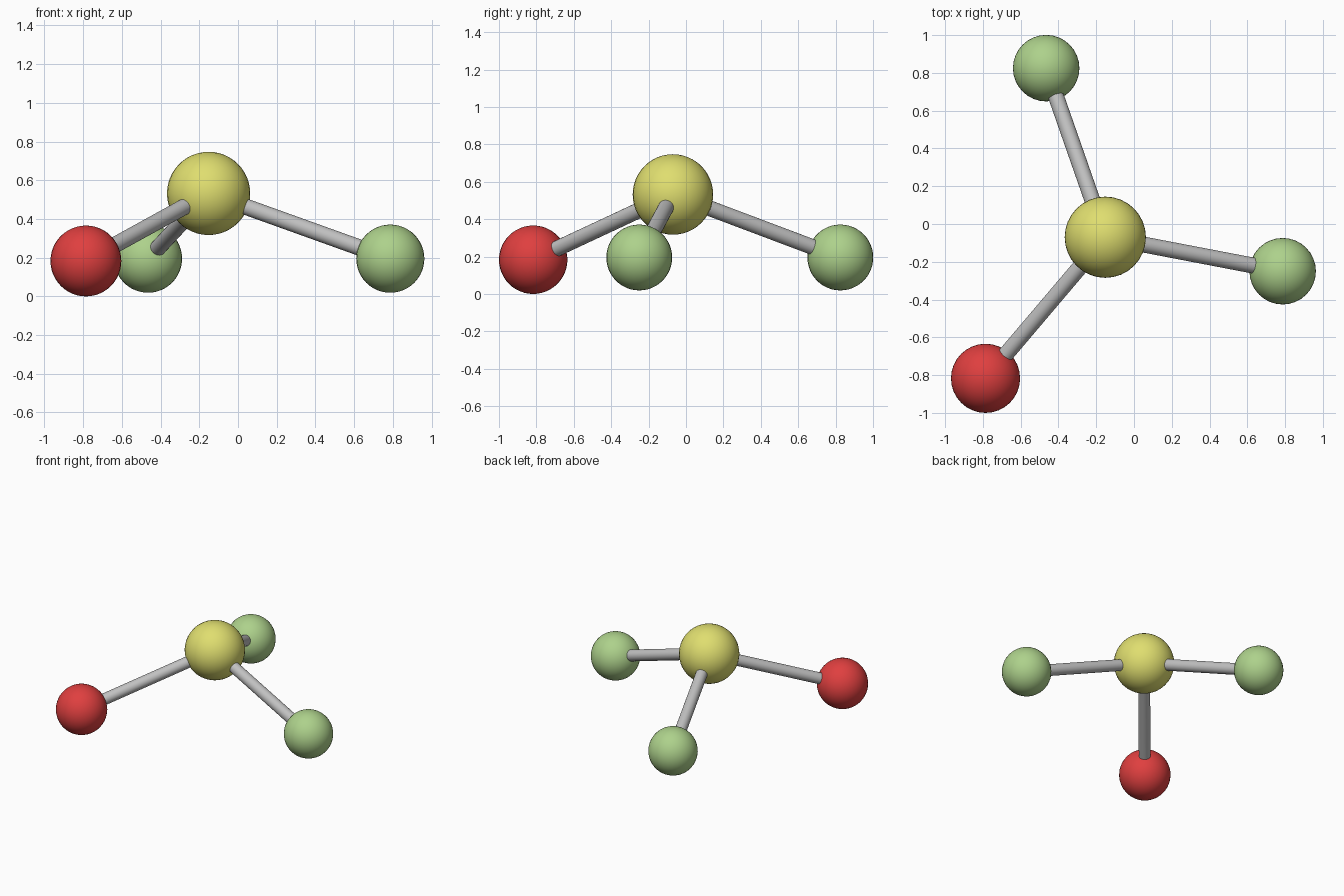
import bpy
from mathutils import Vector

if "Cube" in bpy.data.objects:
    bpy.data.objects.remove(bpy.data.objects["Cube"])


def material(name, rgb):
    m = bpy.data.materials.new(name)
    m.diffuse_color = (*rgb, 1.0)
    m.use_nodes = True
    m.node_tree.nodes["Principled BSDF"].inputs["Base Color"].default_value = m.diffuse_color
    return m


YELLOW = material("yellow", (0.74, 0.73, 0.16))
RED = material("red", (0.74, 0.05, 0.05))
GREEN = material("soft_green", (0.42, 0.64, 0.26))
GREY = material("rod_grey", (0.53, 0.53, 0.53))


def finish(name, mat):
    ob = bpy.context.object
    ob.name = name
    ob.data.materials.append(mat)
    bpy.ops.object.shade_smooth_by_angle()


def ball(name, centre, radius, mat):
    bpy.ops.mesh.primitive_uv_sphere_add(segments=32, ring_count=24,
                                         radius=radius, location=centre)
    finish(name, mat)


def rod(name, a, b, radius=0.042):
    d = b - a
    bpy.ops.mesh.primitive_cylinder_add(vertices=24, radius=radius, depth=d.length,
                                        location=(a + b) / 2)
    bpy.context.object.rotation_euler = d.to_track_quat('Z', 'Y').to_euler()
    finish(name, GREY)


# Central ball
hub = Vector((-0.152, -0.07, 0.532))
ball("centre_ball", hub, 0.215, YELLOW)

# Outer balls, each joined to the centre by a rod
outer = [
    ("red", (-0.786, -0.817, 0.183), 0.183, RED),
    ("back_green", (-0.465, 0.825, 0.195), 0.176, GREEN),
    ("right_green", (0.787, -0.25, 0.195), 0.176, GREEN),
]
for name, pos, radius, mat in outer:
    p = Vector(pos)
    ball(name + "_ball", p, radius, mat)
    rod(name + "_rod", hub, p)
